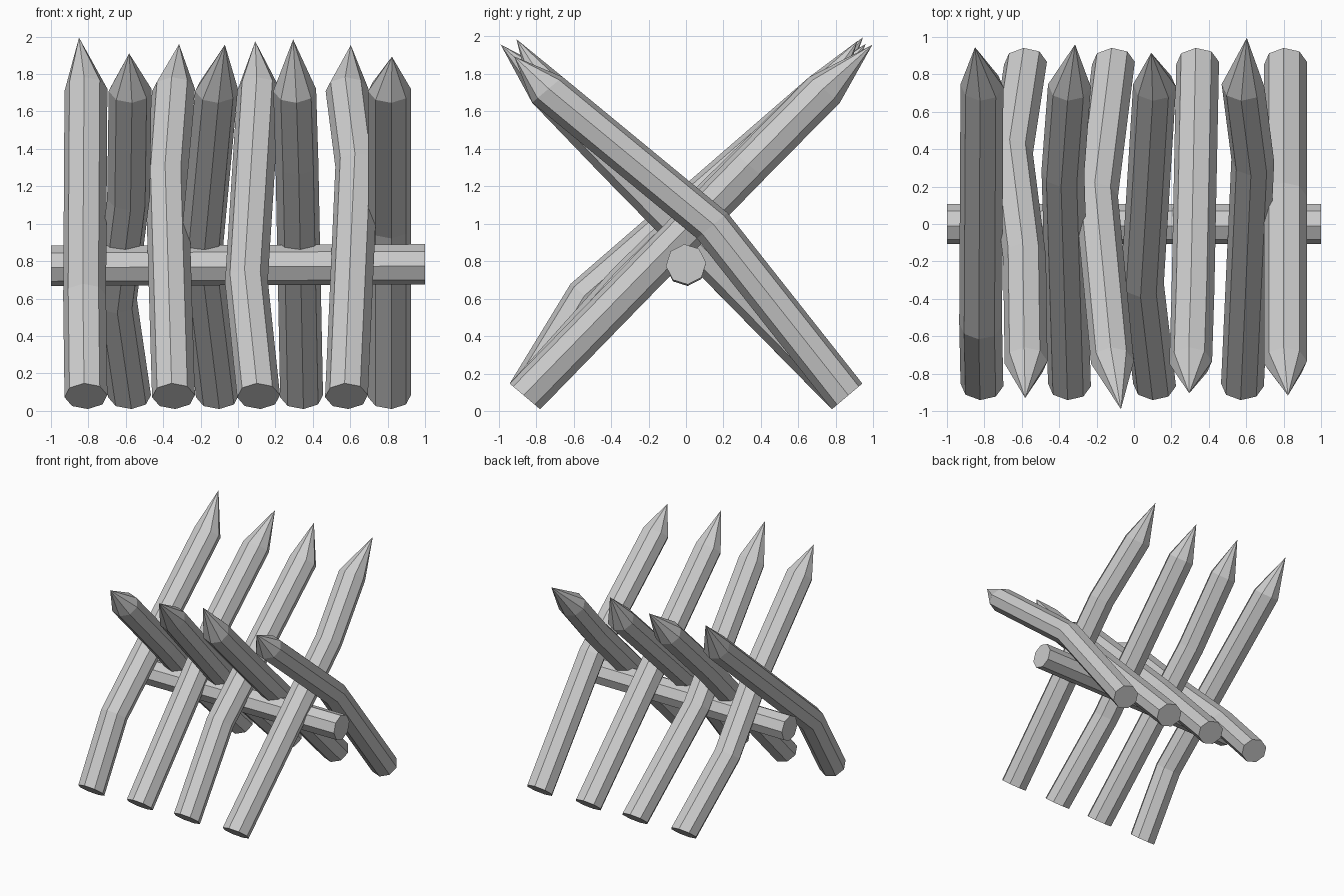
import bpy, bmesh
from math import sin, cos, pi, radians
from mathutils import Vector

if "Cube" in bpy.data.objects:
    bpy.data.objects.remove(bpy.data.objects["Cube"])

SIDES = 8


def ring(bm, c, u, v, spin):
    pts = []
    for i in range(SIDES):
        a = 2 * pi * i / SIDES + spin
        pts.append(bm.verts.new(Vector(c) + u * cos(a) + v * sin(a)))
    return pts


def post(name, centres, u, v, spin, tip=None):
    """Eight-sided log through ring centres, with flat end or sharpened tip."""
    bm = bmesh.new()
    rings = [ring(bm, c, u, v, spin) for c in centres]
    for a, b in zip(rings, rings[1:]):
        for i in range(SIDES):
            j = (i + 1) % SIDES
            bm.faces.new((a[i], a[j], b[j], b[i]))
    bm.faces.new(rings[0])
    if tip:
        t = bm.verts.new(tip)
        for i in range(SIDES):
            bm.faces.new((rings[-1][i], rings[-1][(i + 1) % SIDES], t))
    else:
        bm.faces.new(rings[-1])
    bmesh.ops.recalc_face_normals(bm, faces=bm.faces)
    me = bpy.data.meshes.new(name)
    bm.to_mesh(me)
    bm.free()
    ob = bpy.data.objects.new(name, me)
    bpy.context.collection.objects.link(ob)


# Each stake: base x, bend points, shoulder x, tip
back_leaning = [
    (-0.813, [(-0.82, -0.535, 0.61)], -0.813, (-0.85, 0.945, 1.995)),
    (-0.345, [(-0.38, 0.28, 1.25)], -0.345, (-0.315, 0.96, 1.96)),
    (0.11, [(0.045, -0.31, 0.69)], 0.11, (0.092, 0.915, 1.975)),
    (0.58, [(0.635, 0.34, 1.31)], 0.583, (0.603, 0.995, 1.955)),
]
front_leaning = [
    (-0.58, [(-0.655, 0.37, 0.59), (-0.585, -0.18, 1.14)], -0.577, (-0.582, -0.93, 1.91)),
    (-0.11, [(-0.2, 0.14, 0.81)], -0.115, (-0.07, -0.99, 1.957)),
    (0.34, [(0.315, -0.37, 1.33)], 0.303, (0.295, -0.905, 1.985)),
    (0.81, [(0.81, 0.14, 0.99)], 0.81, (0.823, -0.917, 1.893)),
]

# Crossed rows of sharpened stakes
for label, s, row in (("back_leaning_stake", 1, back_leaning),
                      ("front_leaning_stake", -1, front_leaning)):
    u = Vector((0.115, 0, 0))
    v = Vector((0, -0.764 * s, 0.645)) * 0.107
    for n, (bx, bends, sx, tip) in enumerate(row):
        path = [(bx, -0.86 * s, 0.078)] + bends + [(sx, 0.74 * s, 1.715)]
        post(f"{label}_{n + 1}", path, u, v, radians(5), tip)

# Horizontal support log
post("cross_log", [(-1, 0, 0.775), (1, 0, 0.783)],
     Vector((0, 0.108, 0)), Vector((0, 0, 0.108)), radians(5))
